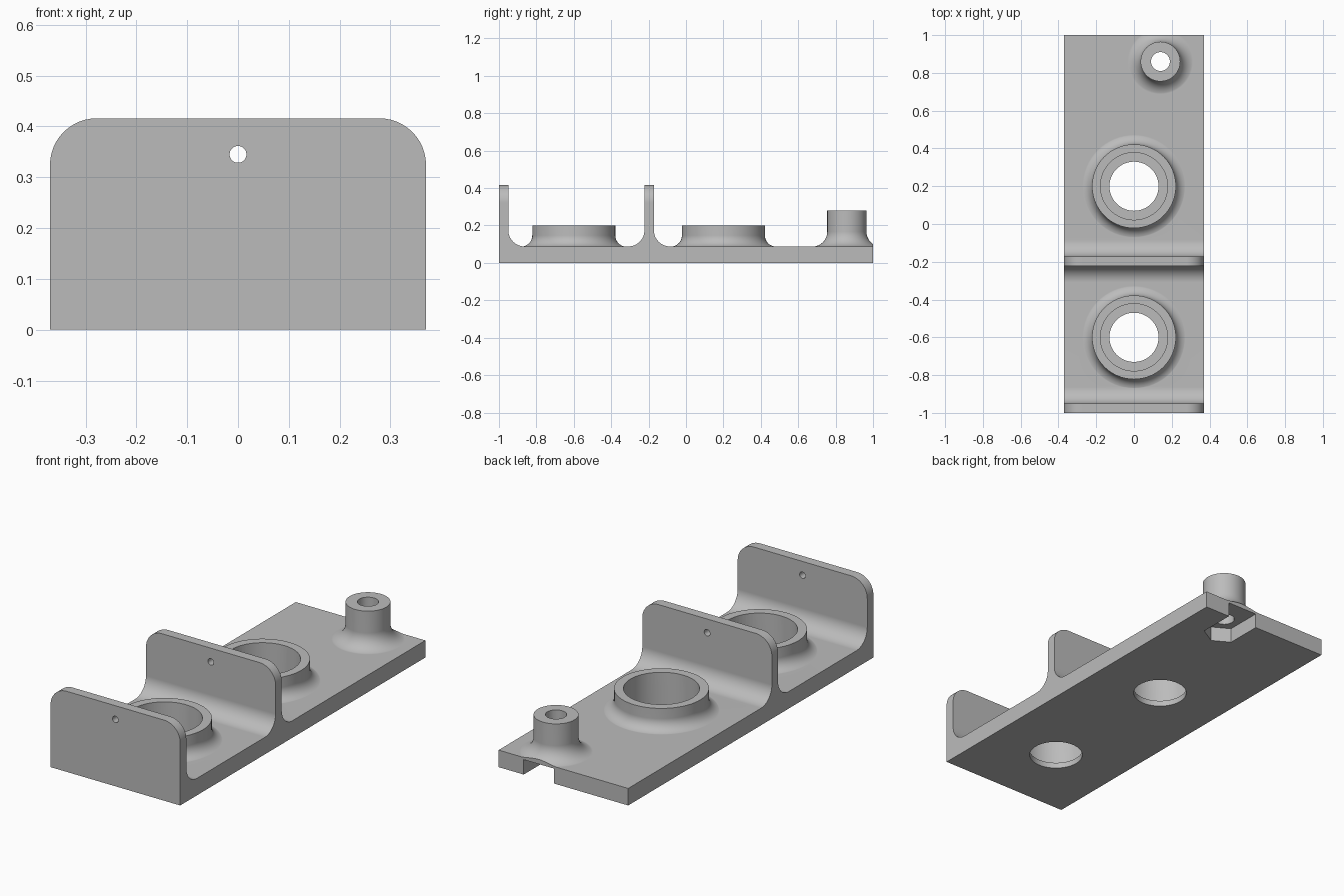
import bpy, bmesh, math
from mathutils import Vector

if "Cube" in bpy.data.objects:
    bpy.data.objects.remove(bpy.data.objects["Cube"], do_unlink=True)

HALF_W, FLOOR, TOP = 0.37, 0.088, 0.416
EXTRA = 0.02          # overshoot trimmed off by the envelope

grey = bpy.data.materials.new("plain_grey")
grey.use_nodes = True
grey.diffuse_color = (0.5, 0.5, 0.5, 1)
grey.node_tree.nodes["Principled BSDF"].inputs["Base Color"].default_value = (0.5, 0.5, 0.5, 1)


def make_object(name, bm):
    bmesh.ops.recalc_face_normals(bm, faces=bm.faces)
    mesh = bpy.data.meshes.new(name)
    bm.to_mesh(mesh)
    bm.free()
    mesh.materials.append(grey)
    ob = bpy.data.objects.new(name, mesh)
    bpy.context.collection.objects.link(ob)
    return ob


def extrude(name, points, along):
    """Close a flat outline of 3D points and sweep it along a vector."""
    bm = bmesh.new()
    face = bm.faces.new([bm.verts.new(p) for p in points])
    swept = bmesh.ops.extrude_face_region(bm, geom=[face])
    verts = [v for v in swept["geom"] if isinstance(v, bmesh.types.BMVert)]
    bmesh.ops.translate(bm, verts=verts, vec=along)
    return make_object(name, bm)


def arc(cx, cy, r, start, end, steps=12):
    angles = [math.radians(start + (end - start) * i / steps) for i in range(steps + 1)]
    return [(cx + r * math.cos(a), cy + r * math.sin(a)) for a in angles]


def cylinder(name, x, y, r, z0, z1, sides=64):
    ring = arc(x, y, r, 0, 360, sides)[:-1]
    return extrude(name, [(px, py, z0) for px, py in ring], (0, 0, z1 - z0))


def filleted_post(name, x, y, r, top, fillet, sides=64):
    """Round post whose foot flares into the floor."""
    z = FLOOR - 0.001
    profile = [(0, top), (r, top)] + arc(r + fillet, z + fillet, fillet, 180, 270)
    profile += [(r + fillet, z / 2), (0, z / 2)]
    bm = bmesh.new()
    verts = [bm.verts.new((x + pr, y, pz)) for pr, pz in profile]
    edges = [bm.edges.new(pair) for pair in zip(verts, verts[1:])]
    bmesh.ops.spin(bm, geom=verts + edges, cent=(x, y, 0), axis=(0, 0, 1),
                   angle=math.tau, steps=sides, use_duplicate=False)
    bmesh.ops.remove_doubles(bm, verts=bm.verts, dist=1e-5)
    return make_object(name, bm)


def combine(body, other, operation):
    other.hide_render = True
    mod = body.modifiers.new(operation.lower(), 'BOOLEAN')
    mod.object, mod.operation, mod.solver = other, operation, 'EXACT'
    bpy.context.view_layer.objects.active = body
    bpy.ops.object.modifier_apply(modifier=mod.name)
    bpy.data.objects.remove(other, do_unlink=True)


# Base plate and two upright walls with filleted feet, as one side profile
R = 0.087
W1, W2, W3 = -0.95, -0.222, -0.172
side = [(-1 - EXTRA, -EXTRA), (-1 - EXTRA, TOP + EXTRA), (W1, TOP + EXTRA)]
side += arc(W1 + R, FLOOR + R, R, 180, 270)
side += arc(W2 - R, FLOOR + R, R, 270, 360)
side += [(W2, TOP + EXTRA), (W3, TOP + EXTRA)]
side += arc(W3 + R, FLOOR + R, R, 180, 270)
side += [(1 + EXTRA, FLOOR), (1 + EXTRA, -EXTRA)]
body = extrude("bracket_body", [(-HALF_W - EXTRA, y, z) for y, z in side],
               (2 * (HALF_W + EXTRA), 0, 0))

# Two bearing rings and the small screw boss
RINGS = (-0.6, 0.2)
BOSS = (0.14, 0.86)
for y in RINGS:
    combine(body, filleted_post("bearing_ring", 0, y, 0.222, 0.2, 0.06), 'UNION')
combine(body, filleted_post("screw_boss", *BOSS, 0.105, 0.28, 0.08), 'UNION')

# Envelope trims the ends and rounds the top corners of the walls
C = 0.092
front = [(-HALF_W, 0), (HALF_W, 0)]
front += arc(HALF_W - C, TOP - C, C, 0, 90)
front += arc(-HALF_W + C, TOP - C, C, 90, 180)
combine(body, extrude("envelope", [(x, -1, z) for x, z in front], (0, 2, 0)), 'INTERSECT')

# Bearing seats and the narrower holes through the plate
for y in RINGS:
    combine(body, cylinder("bearing_seat", 0, y, 0.178, 0.03, 0.5), 'DIFFERENCE')
    combine(body, cylinder("through_hole", 0, y, 0.13, -0.1, 0.1), 'DIFFERENCE')

# Screw hole, and a nut slot underneath that opens at the back
bx, by = BOSS
combine(body, cylinder("screw_hole", bx, by, 0.05, -0.1, 0.5, 48), 'DIFFERENCE')
nut_r = 0.1
flat = nut_r * math.cos(math.pi / 6)
slot = [(bx + flat, 1.1), (bx + flat, by - nut_r / 2), (bx, by - nut_r),
        (bx - flat, by - nut_r / 2), (bx - flat, 1.1)]
combine(body, extrude("nut_slot", [(x, y, -0.1) for x, y in slot], (0, 0, 0.177)), 'DIFFERENCE')

# Small hole through both walls
pin = [(x, -1.2, z) for x, z in arc(0, 0.345, 0.0165, 0, 360, 32)[:-1]]
combine(body, extrude("wall_hole", pin, (0, 1.2, 0)), 'DIFFERENCE')

# Smooth fillets, crisp edges, flat plates
bpy.ops.object.select_all(action='DESELECT')
body.select_set(True)
bpy.context.view_layer.objects.active = body
bpy.ops.object.shade_smooth_by_angle(angle=math.radians(30))
weighted = body.modifiers.new("weighted_normals", 'WEIGHTED_NORMAL')
weighted.keep_sharp = True
